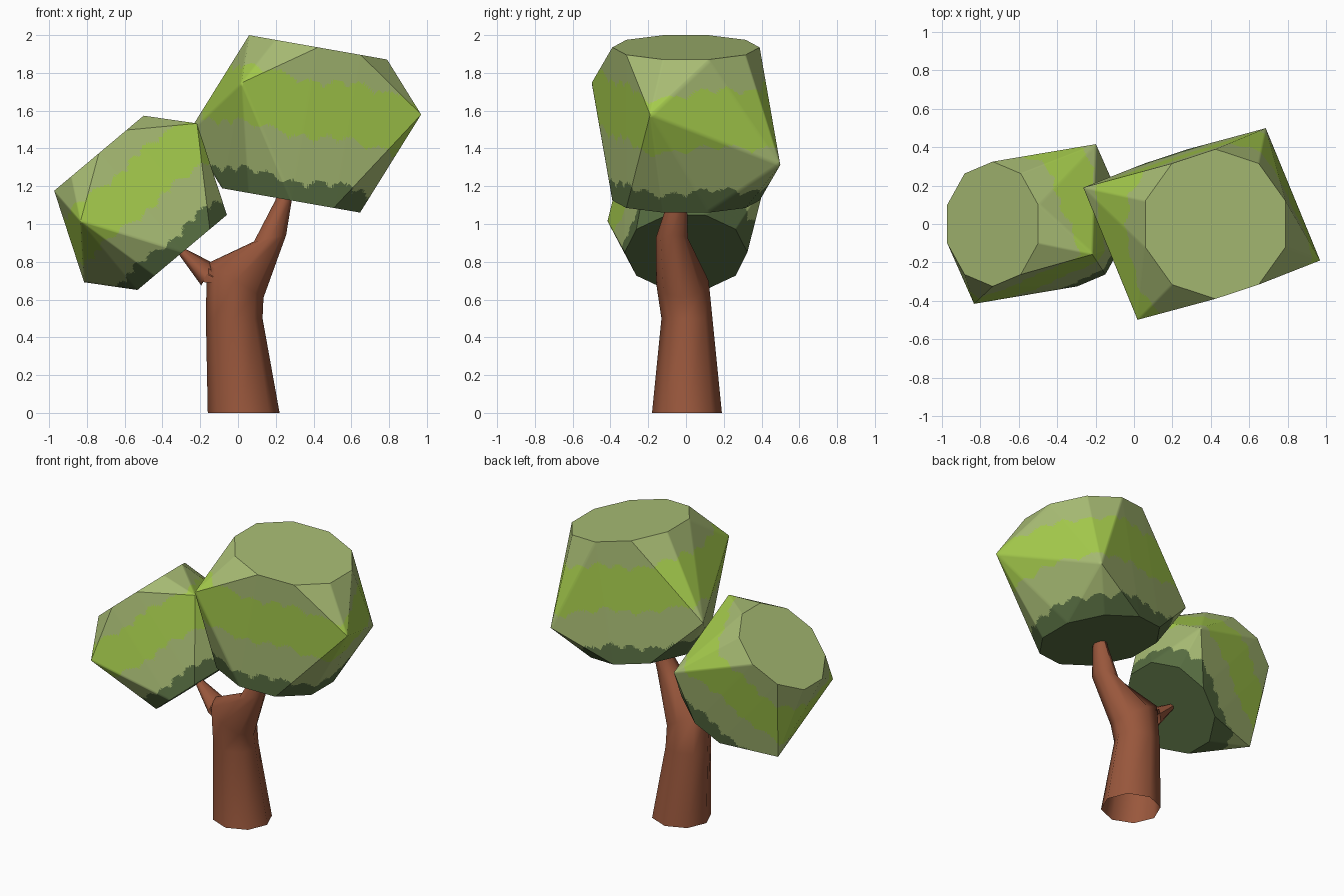
import bpy, bmesh, math
from mathutils import Matrix, Vector

if "Cube" in bpy.data.objects:
    bpy.data.objects.remove(bpy.data.objects["Cube"])


def material(name, rgb):
    m = bpy.data.materials.new(name)
    lin = [((c / 255 + 0.055) / 1.055) ** 2.4 for c in rgb]
    m.diffuse_color = (*lin, 1)
    m.use_nodes = True
    m.node_tree.nodes["Principled BSDF"].inputs["Base Color"].default_value = m.diffuse_color
    return m


BARK = material("bark_brown", (153, 87, 60))
LEAVES = [material("olive_leaf", (168, 188, 116)),
          material("bright_leaf", (165, 203, 76)),
          material("dark_leaf", (88, 110, 66))]


def finish(bm, name, mats, angle):
    me = bpy.data.meshes.new(name)
    bm.to_mesh(me)
    bm.free()
    for m in mats:
        me.materials.append(m)
    ob = bpy.data.objects.new(name, me)
    bpy.context.collection.objects.link(ob)
    bpy.ops.object.select_all(action='DESELECT')
    ob.select_set(True)
    bpy.context.view_layer.objects.active = ob
    bpy.ops.object.shade_smooth_by_angle(angle=math.radians(angle))
    return ob


# Foliage: hull of two ten-sided caps and four bulging corners, banded by height
def foliage(name, center, radius, tilt):
    bm = bmesh.new()
    for z in (-1.055, 1.055):
        for i in range(10):
            a = math.radians(18 + 36 * i)
            bm.verts.new((math.cos(a), math.sin(a), z))
    for co in ((-0.94, -1.28, 0.4), (1.536, -0.487, 0.4)):
        bm.verts.new(co)
        bm.verts.new(-Vector(co))
    bmesh.ops.convex_hull(bm, input=bm.verts[:])
    bmesh.ops.recalc_face_normals(bm, faces=bm.faces[:])
    bmesh.ops.subdivide_edges(bm, edges=bm.edges[:], cuts=31, use_grid_fill=True)
    for f in bm.faces:
        c = f.calc_center_median()
        a = math.atan2(c.y, c.x)
        h = c.z - 0.09 * abs(math.sin(9 * a)) - 0.04 * math.sin(5 * a)
        if h < -0.82:
            f.material_index = 2
        elif -0.2 < h < 0.56:
            f.material_index = 1
    bm.transform(Matrix.Translation(center)
                 @ Matrix.Rotation(math.radians(tilt), 4, 'Y')
                 @ Matrix.Scale(radius, 4))
    finish(bm, name, LEAVES, 40)


foliage("large_foliage", (0.3525, 0, 1.53), 0.39, 10)
foliage("small_foliage", (-0.516, 0, 1.112), 0.325, -40)


# Trunk and branch: eight-sided lofts through tilted rings
def loft(name, rings, sides=8):
    bm = bmesh.new()
    prev = None
    for x, y, z, rx, ry, slope in rings:
        ring = []
        for i in range(sides):
            a = 2 * math.pi * i / sides
            dx = rx * math.cos(a)
            ring.append(bm.verts.new((x + dx, y + ry * math.sin(a), z + slope * dx)))
        if prev:
            for i in range(sides):
                j = (i + 1) % sides
                bm.faces.new((prev[i], prev[j], ring[j], ring[i]))
        prev = ring
    bm.faces.new(prev)
    finish(bm, name, [BARK], 50)


# rings: x, y, z, half width, half depth, slope along x
loft("trunk", [(0.03, 0.005, 0, 0.19, 0.185, 0),
               (-0.02, 0.005, 0.5, 0.15, 0.135, 0),
               (-0.015, -0.02, 0.7, 0.15, 0.14, -0.6),
               (0.17, -0.075, 0.925, 0.085, 0.085, 0.2),
               (0.24, -0.045, 1.12, 0.043, 0.05, -0.1),
               (0.25, -0.04, 1.2, 0.035, 0.04, 0)])
loft("left_branch", [(-0.06, -0.01, 0.68, 0.12, 0.11, -0.9),
                     (-0.165, -0.01, 0.735, 0.03, 0.07, 2.0),
                     (-0.3, 0.0, 0.855, 0.012, 0.03, 1.5),
                     (-0.36, 0.0, 0.91, 0.008, 0.015, 1.5)])
